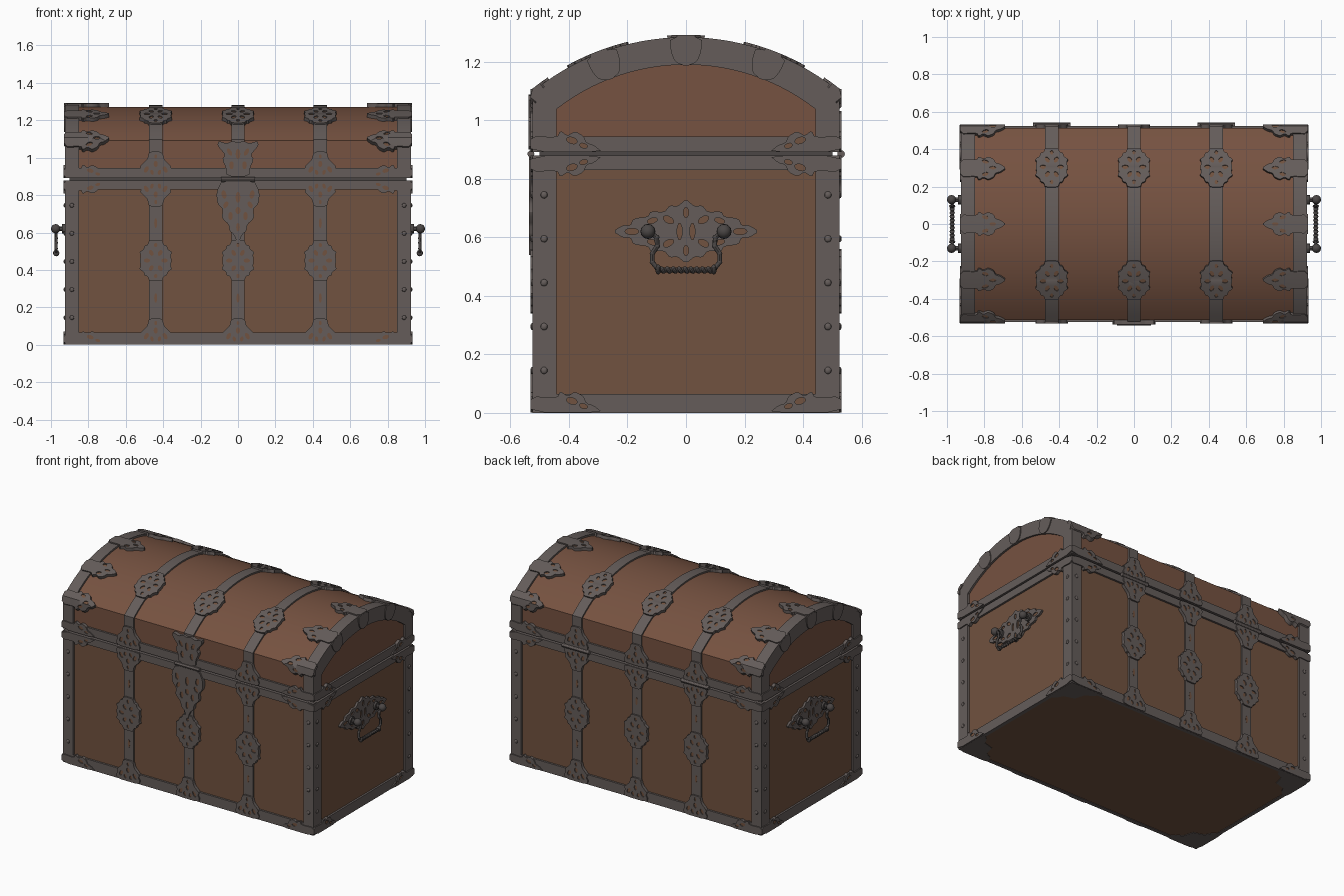
import bpy, bmesh
from math import sin, cos, pi, asin, sqrt, radians
from mathutils import Matrix, Vector

if "Cube" in bpy.data.objects:
    bpy.data.objects.remove(bpy.data.objects["Cube"], do_unlink=True)


def material(name, rgb):
    m = bpy.data.materials.new(name)
    m.use_nodes = True
    m.diffuse_color = (*rgb, 1)
    m.node_tree.nodes["Principled BSDF"].inputs["Base Color"].default_value = (*rgb, 1)
    return m


WOOD = material("brown wood", (0.165, 0.085, 0.05))
LID = material("reddish lid wood", (0.18, 0.084, 0.052))
IRON = material("grey iron", (0.128, 0.108, 0.102))
DARK = material("dark iron", (0.07, 0.062, 0.06))

# Wood core half sizes, lid arc radius and its centre height
X, Y, R, ZC = 0.912, 0.512, 0.82, 0.452
EDGE = R * asin(Y / R)
EAVE = ZC + sqrt(R * R - Y * Y)
SIDES = (-1, 1)
parts = {}


def part(name, mat):
    return parts.setdefault(name, (bmesh.new(), mat))[0]


def box(bm, x0, x1, y0, y1, z0, z1):
    size = Matrix.Diagonal((abs(x1 - x0), abs(y1 - y0), z1 - z0, 1))
    mid = Matrix.Translation(((x0 + x1) / 2, (y0 + y1) / 2, (z0 + z1) / 2))
    bmesh.ops.create_cube(bm, size=1, matrix=mid @ size)


def ball(bm, p, r, scale=(1, 1, 1), tilt=0):
    mat = Matrix.Translation(p) @ Matrix.Rotation(tilt, 4, 'X') @ Matrix.Diagonal((*scale, 1))
    bmesh.ops.create_uvsphere(bm, u_segments=12, v_segments=8, radius=r, matrix=mat)


def rod(bm, p, q, r, r2=None):
    p, q = Vector(p), Vector(q)
    mat = Matrix.Translation((p + q) / 2) @ (q - p).to_track_quat('Z', 'Y').to_matrix().to_4x4()
    bmesh.ops.create_cone(bm, cap_ends=True, segments=12, radius1=r, radius2=r2 or r,
                          depth=(q - p).length, matrix=mat)


def prism(bm, loops, h0, h1, place, cuts=()):
    """Fill flat loops (inner ones are holes), thicken, and map onto a surface."""
    t = bmesh.new()
    for loop in loops:
        vs = [t.verts.new((u, v, 0)) for u, v in loop]
        for i, v in enumerate(vs):
            t.edges.new((vs[i - 1], v))
    bmesh.ops.triangle_fill(t, use_beauty=True, edges=t.edges[:], normal=(0, 0, 1))
    new = bmesh.ops.extrude_face_region(t, geom=t.faces[:])["geom"]
    for v in new:
        if isinstance(v, bmesh.types.BMVert):
            v.co.z = 1
    for axis, at in cuts:
        n = Vector((0, 0, 0))
        n[axis] = 1
        bmesh.ops.bisect_plane(t, geom=t.verts[:] + t.edges[:] + t.faces[:],
                               plane_co=n * at, plane_no=n)
    for v in t.verts:
        v.co = place(v.co.x, v.co.y, h0 + v.co.z * (h1 - h0))
    me = bpy.data.meshes.new("scratch")
    t.to_mesh(me)
    t.free()
    bm.from_mesh(me)
    bpy.data.meshes.remove(me)


# Surface maps: across, along, height above the wood
def wall(s, du=0, dv=0, flip=1):
    return lambda u, v, h: (u + du, s * (Y + h), dv + flip * v)


def end(s, dv=0):
    return lambda u, v, h: (s * (X + h), u, dv + v)


def roof(u, v, h):
    s = 1 if v > 0 else -1
    a = min(abs(v), EDGE)
    if abs(v) > EDGE + 0.0001:
        return (u, s * (Y + h), EAVE + h * 0.8 - (abs(v) - EDGE))
    return (u, s * min((R + h) * sin(a / R), Y + h), ZC + (R + h) * cos(a / R))


# Outline helpers
def soften(loop):
    out = []
    for (a, b), (c, d) in zip(loop, loop[1:] + loop[:1]):
        out += [(a * .8 + c * .2, b * .8 + d * .2), (a * .2 + c * .8, b * .2 + d * .8)]
    return out


def mirror(half):
    return half + [(-u, v) for u, v in reversed(half) if u > 0]


def oval(cx, cy, rx, ry, rot=0):
    pts = [(rx * cos(i * pi / 5), ry * sin(i * pi / 5)) for i in range(10)]
    return [(cx + a * cos(rot) - b * sin(rot), cy + a * sin(rot) + b * cos(rot)) for a, b in pts]


def pair(cx, cy, rx, ry, rot=0):
    return [oval(cx, cy, rx, ry, rot), oval(-cx, cy, rx, ry, -rot)]


def profile(w, z0, r, zc=ZC):
    ys = [w * (i / 14 - 1) for i in range(29)]
    return [(-w, z0)] + [(y, zc + sqrt(r * r - y * y)) for y in ys] + [(w, z0)]


def ornament(name, shape, place, top=0.02, cuts=()):
    outline, holes = shape
    prism(part(name, IRON), [soften(outline)] + holes, 0, top, place, cuts)
    for hole in holes:
        prism(part("ornament_hole_backing", WOOD), [hole], 0, top - 0.0055, place)


# Ornament shapes
quarter = [(.085, 0), (.08, .03), (.088, .045), (.065, .06), (.06, .08), (.042, .085), (.035, .11)]
medallion = (mirror([(u, -v) for u, v in reversed(quarter[1:])] + quarter),
             [oval(.047 * cos(a), .047 * sin(a), .017, .011, a)
              for a in [i * pi / 3 for i in range(6)]]
             + [oval(0, s * .083, .009, .012) for s in SIDES])
crest = (mirror([(.08, 0), (.088, .025), (.075, .045), (.085, .06), (.06, .085),
                 (.045, .1), (.035, .14)]),
         pair(.05, .045, .011, .019, .5) + pair(.02, .03, .009, .014, -.3)
         + [oval(0, .075, .011, .017), oval(0, .115, .007, .012)])
leaf_half = [(.05, 0), (.045, .09), (.066, .1), (.05, .125), (.064, .15), (.05, .18),
             (.028, .19), (.022, .215), (0, .245)]
leaf = (mirror(leaf_half), pair(.035, .135, .01, .018, .3) + [oval(0, .175, .009, .018)])
half_leaf = ([(0, 0)] + [(u * 1.12, v) for u, v in leaf_half],
             [oval(.04, .14, .011, .019, .3), oval(.022, .18, .008, .014, .3)])
hasp = (mirror([(.06, 0), (.065, .05), (.085, .09), (.068, .115), (.11, .165), (.105, .19),
                (.06, .175), (.03, .19), (0, .18)]),
        pair(.035, .06, .012, .022) + pair(.045, .13, .011, .022, -.5) + [oval(0, .12, .013, .028)])
lock = (mirror([(.085, 0), (.115, .06), (.112, .12), (.08, .155), (.088, .2), (.05, .235),
                (.045, .27), (.02, .29), (0, .35)]),
        pair(.075, .075, .013, .024, .2) + pair(.065, .13, .012, .02, -.5) + pair(.04, .19, .012, .022)
        + [oval(0, .09, .013, .03), oval(0, .16, .014, .02), oval(0, .25, .01, .024)])
star_q = [(.25, 0), (.215, .022), (.19, .02), (.18, .045), (.13, .05), (.12, .07), (.075, .065),
          (.055, .09), (.03, .085), (0, .11)]
star = (mirror([(u, -v) for u, v in reversed(star_q[1:])] + star_q),
        [h for s in SIDES for h in pair(.06, s * .04, .02, .011, s * .5)
         + pair(.115, s * .037, .018, .009, -s * .3)]
        + pair(.185, 0, .024, .011) + pair(.022, 0, .009, .028)
        + [oval(0, s * .065, .009, .018) for s in SIDES])

# Wooden body and lid
box(part("body", WOOD), -X, X, -Y, Y, .003, .876)
prism(part("lid", LID), [profile(Y, .893, R)], -X, X, lambda u, v, h: (h, u, v))
box(part("seam", DARK), -.9, .9, -.5, .5, .87, .9)

# Iron frame: posts, bands, arched lid ends
frame = part("iron_frame", IRON)
for s in SIDES:
    for t in SIDES:
        box(frame, s * .85, s * .925, t * .442, t * .525, .001, .879)
    for z0, z1 in ((0, .065), (.83, .879), (.891, .945)):
        box(frame, -.925, .925, s * .5, s * .525, z0, z1)
        if z1 < .9:
            box(frame, s * .9, s * .925, -.525, .525, z0, z1)
    prism(part("lid_end_arch", IRON), [profile(.525, .891, R + .012), profile(.442, .945, .72, .47)],
          .85, .925, lambda u, v, h: (s * h, u, v))

# Straps with medallions, crests and slots
straps = part("straps", IRON)
for x in (-.44, 0, .44):
    prism(straps, [profile(.522, .891, R + .01)], x - .035, x + .035, lambda u, v, h: (h, u, v))
    for s in SIDES:
        box(straps, x - .035, x + .035, s * .5, s * .522, .001, .879)
        ornament("medallions", medallion, wall(s, x, .45))
        ornament("medallions", medallion, lambda u, v, h: roof(x + u, s * .305 + v, h),
                 cuts=[(1, k * .05) for k in range(-2, 3)])
        ornament("crests", crest, wall(s, x, .001))
        if x or s > 0:
            ornament("crests", crest, wall(s, x, .878, -1))
            ornament("crests", crest, wall(s, x, .892))
        for z in (.25, .65):
            prism(part("ornament_hole_backing", WOOD), [oval(0, z, .008, .026)], 0, .0115, wall(s, x))

# Corner leaves, lid caps, end tongues, bottom corners and rivets
tongue = mirror([(.055, 0), (.052, -.05), (.038, -.085), (0, -.1)][::-1])
fan = [(0, 0), (.24, 0), (.2, .05), (.16, .07), (.14, .14), (.07, .16), (.05, .2), (0, .24)]
for s in SIDES:
    for at in (-EDGE, -.3, 0, .3, EDGE):
        ornament("lid_caps", leaf, lambda u, v, h: roof(s * (.93 - v), at + u, h), cuts=[(0, 0)])
    for a in (-.357, 0, .357):
        prism(part("end_tongues", IRON), [soften(tongue)], 0, .019,
              lambda u, v, h: (s * (X + h), u * cos(a) + (R + .012 + v) * sin(a),
                               ZC - u * sin(a) + (R + .012 + v) * cos(a)))
    for t in SIDES:
        for z, up in ((.001, 1), (.879, -1), (.891, 1)):
            ornament("corner_leaves", half_leaf,
                     lambda u, v, h: (s * (.93 - v), t * (Y + h), z + up * u))
            ornament("corner_leaves", half_leaf,
                     lambda u, v, h: (s * (X + h), t * (.53 - v), z + up * u))
        prism(part("bottom_corners", IRON), [fan], 0, .003,
              lambda u, v, h: (s * (.925 - u), t * (.525 - v), h))
        for z in (.145, .295, .445, .595, .745):
            ball(part("rivets", IRON), (s * .925, t * .485, z), .012, (.6, 1, 1))
            ball(part("rivets", IRON), (s * .888, t * .525, z), .012, (1, .6, 1))

# Front lock and back hinges
ornament("hasp", hasp, wall(-1, 0, .9), .026)
ornament("lock_plate", lock, wall(-1, 0, .878, -1), .024)
rod(part("lock_pin", IRON), (-.09, -.53, .885), (.09, -.53, .885), .012)
for s in SIDES:
    rod(part("hinges", IRON), (s * .34, .53, .885), (s * .54, .53, .885), .013)

# Side handles: pierced plate, knobs, hanging bail and twisted grip
path = [(.12, .615), (.1, .6), (.098, .57), (.115, .545), (.115, .515), (.095, .49)]
for s in SIDES:
    ornament("handle_plates", star, end(s, .62), .014)
    knobs, bail, grip = part("handle_knobs", DARK), part("handle_bails", DARK), part("handle_grips", DARK)
    for t in SIDES:
        rod(knobs, (s * X, t * .13, .62), (s * .975, t * .13, .62), .013)
        rod(knobs, (s * X, t * .13, .62), (s * .94, t * .13, .62), .026)
        ball(knobs, (s * .975, t * .13, .62), .025)
        pts = [(s * .972, t * y, z) for y, z in path]
        for p, q in zip(pts, pts[1:]):
            rod(bail, p, q, .008)
            ball(bail, q, .009)
        ball(bail, pts[-1], .017, (1, .6, 1))
    rod(grip, (s * .972, -.095, .488), (s * .972, .095, .488), .009)
    for i in range(9):
        ball(grip, (s * .972, (i - 4) * .02, .488), .014, (1, .65, 1), radians(35))

# Turn every part into an object, smooth with sharp edges kept
for name, (bm, mat) in parts.items():
    bmesh.ops.recalc_face_normals(bm, faces=bm.faces[:])
    me = bpy.data.meshes.new(name)
    bm.to_mesh(me)
    bm.free()
    me.materials.append(mat)
    me.shade_smooth()
    me.set_sharp_from_angle(angle=radians(30))
    bpy.context.scene.collection.objects.link(bpy.data.objects.new(name, me))
